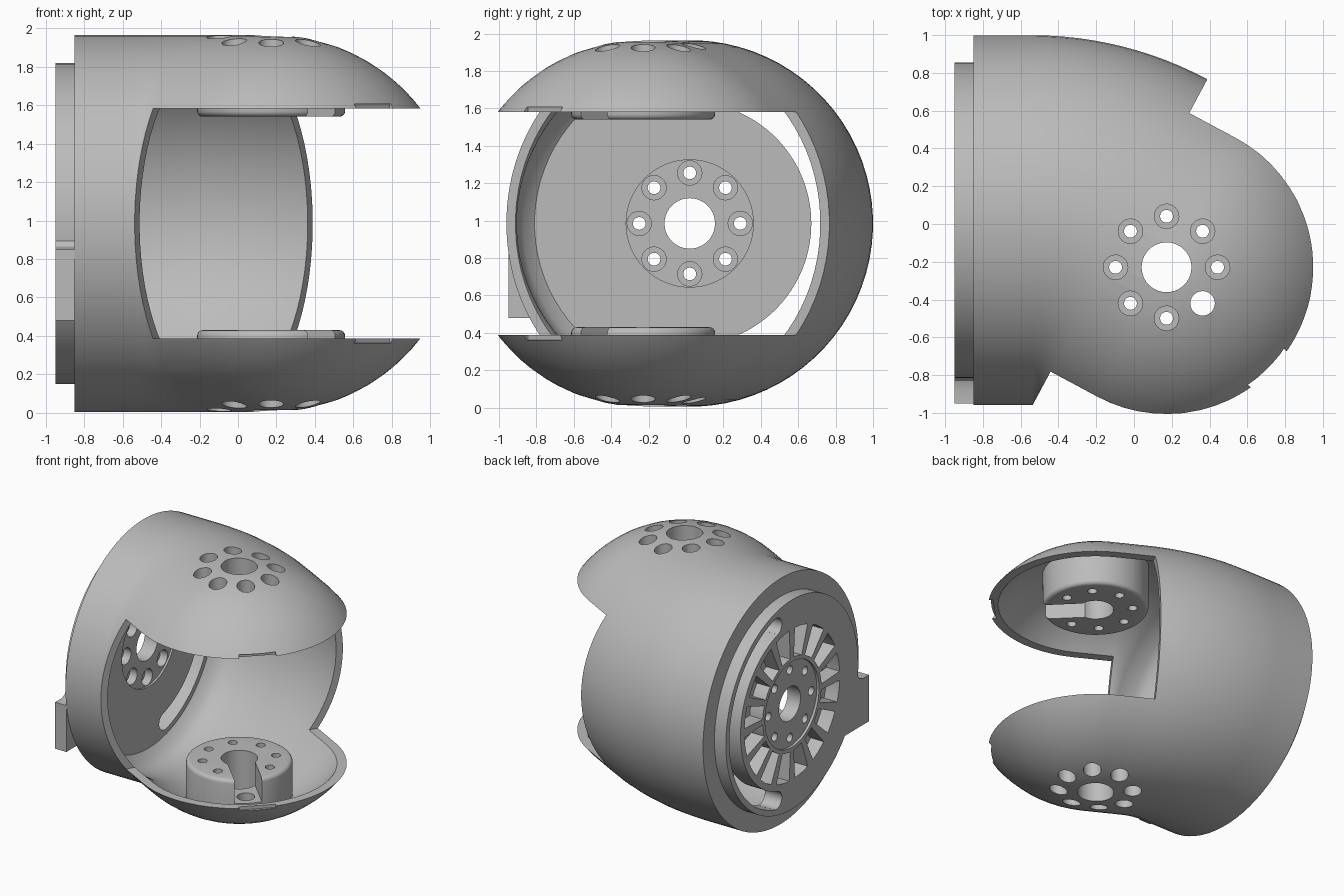
import bpy, bmesh
from math import sin, cos, pi, radians
from mathutils import Vector

if "Cube" in bpy.data.objects:
    bpy.data.objects.remove(bpy.data.objects["Cube"], do_unlink=True)

grey = bpy.data.materials.new("plain_grey")
grey.use_nodes = True
grey.diffuse_color = (0.5, 0.5, 0.5, 1)
grey.node_tree.nodes["Principled BSDF"].inputs["Base Color"].default_value = (0.5, 0.5, 0.5, 1)

MID = 0.985                      # height of the tube axis
BASE = (0.02, MID)               # tube axis in the y, z plane
BEND = radians(28.2)
PIVOT = Vector((-0.54, -0.965))
BEND_R = 0.985
U = Vector((cos(BEND), -sin(BEND)))
V = Vector((sin(BEND), cos(BEND)))
NECK = PIVOT + V * BEND_R        # end of the elbow
JOINT = NECK + U * 0.28          # pivot axis of the two ears
TURN = radians(-45)              # direction of the boss slots


def make(name, bm):
    bmesh.ops.recalc_face_normals(bm, faces=bm.faces)
    mesh = bpy.data.meshes.new(name)
    bm.to_mesh(mesh)
    bm.free()
    mesh.materials.append(grey)
    ob = bpy.data.objects.new(name, mesh)
    bpy.context.collection.objects.link(ob)
    return ob


def prism(name, outlines, lo, hi, axis="z"):
    """Extrude one or more separate outlines along an axis."""
    bm = bmesh.new()
    for pts in outlines:
        rows = [[bm.verts.new((h, a, b) if axis == "x" else (a, b, h)) for a, b in pts]
                for h in (lo, hi)]
        bm.faces.new(rows[0])
        bm.faces.new(rows[1])
        for i in range(len(pts)):
            j = (i + 1) % len(pts)
            bm.faces.new((rows[0][i], rows[0][j], rows[1][j], rows[1][i]))
    return make(name, bm)


def circle(c, r, n=32):
    return [(c[0] + r * cos(2 * pi * i / n), c[1] + r * sin(2 * pi * i / n)) for i in range(n)]


def hole_ring(c, r, ring=0.27, n=24):
    return [circle((c[0] + ring * cos(k * pi / 4), c[1] + ring * sin(k * pi / 4)), r, n)
            for k in range(8)]


def rect(c, angle, a0, a1, half):
    d = Vector((cos(angle), sin(angle)))
    s = Vector((-d.y, d.x))
    return [Vector(c) + d * a + s * b for a, b in ((a0, -half), (a1, -half), (a1, half), (a0, half))]


def sector(c, r0, r1, t0, t1, n=6):
    ts = [t0 + (t1 - t0) * i / n for i in range(n + 1)]
    arc = lambda r, angles: [(c[0] + r * cos(t), c[1] + r * sin(t)) for t in angles]
    return arc(r0, ts) + arc(r1, ts[::-1])


def envelope(name, r, start):
    """Elbow tube that ends in a half ball; start holds (x, radius) rings."""
    rings = [(Vector((x, BASE[0])), 0.0, q) for x, q in start]
    for i in range(13):
        a = BEND * i / 12
        rings.append((PIVOT + Vector((sin(a), cos(a))) * BEND_R, a, r))
    rings.append((JOINT, BEND, r))
    for i in range(1, 20):
        t = pi / 2 * i / 20
        rings.append((JOINT + U * r * sin(t), BEND, r * cos(t)))
    bm = bmesh.new()
    n = 80
    loops = []
    for c, a, q in rings:
        loop = []
        for k in range(n):
            t = 2 * pi * (k + 0.5) / n
            p = c + Vector((sin(a), cos(a))) * q * cos(t)
            loop.append(bm.verts.new((p.x, p.y, MID + q * sin(t))))
        loops.append(loop)
    for A, B in zip(loops, loops[1:]):
        for k in range(n):
            j = (k + 1) % n
            bm.faces.new((A[k], A[j], B[j], B[k]))
    bm.faces.new(loops[0])
    tip = JOINT + U * r
    pole = bm.verts.new((tip.x, tip.y, MID))
    for k in range(n):
        bm.faces.new((loops[-1][k], loops[-1][(k + 1) % n], pole))
    return make(name, bm)


def boolean(target, tool, op="DIFFERENCE"):
    mod = target.modifiers.new("cut", "BOOLEAN")
    mod.operation, mod.solver, mod.object = op, "EXACT", tool
    bpy.context.view_layer.objects.active = target
    bpy.ops.object.modifier_apply(modifier=mod.name)
    bpy.data.objects.remove(tool, do_unlink=True)


def finish(ob):
    bpy.ops.object.select_all(action="DESELECT")
    ob.select_set(True)
    bpy.context.view_layer.objects.active = ob
    bpy.ops.object.shade_smooth_by_angle(angle=radians(30))


# Hollow elbow shell, opened between the two ears
shell = envelope("elbow_shell", 0.98, [(-0.85, 0.98)])
boolean(shell, envelope("inside", 0.925, [(-0.9, 0.83), (-0.8, 0.83), (-0.75, 0.89), (-0.68, 0.925)]))
boolean(shell, prism("window", [rect(NECK, -BEND, 0, 2, 1.3)], MID - 0.597, MID + 0.597))

# Pivot bosses inside both ears, with slots, bolt holes and rim notches
for side in (-1, 1):
    z = lambda d: MID + side * d
    boss = prism("boss", [circle(JOINT, 0.385, 64)], z(0.555), z(1.0))
    bevel = boss.modifiers.new("round", "BEVEL")
    bevel.width, bevel.segments = 0.03, 4
    bpy.context.view_layer.objects.active = boss
    bpy.ops.object.modifier_apply(modifier=bevel.name)
    boolean(boss, envelope("trim", 0.95, [(-0.85, 0.95)]), "INTERSECT")
    boolean(shell, boss, "UNION")
    boolean(shell, prism("axle_hole", [circle(JOINT, 0.132, 40)], z(0.4), z(1.2)))
    boolean(shell, prism("boss_slot", [rect(JOINT, TURN, 0, 0.45, 0.1)], z(0.5), z(0.74)))
    boolean(shell, prism("bolt_holes", hole_ring(JOINT, 0.034), z(0.4), z(0.9)))
    boolean(shell, prism("bolt_heads", hole_ring(JOINT, 0.065), z(0.72), z(1.2)))
    boolean(shell, prism("rim_notch", [rect(JOINT, TURN, 0.735, 0.9, 0.135)], z(0.55), z(0.622)))
finish(shell)

# Spoked back plate with a long curved slot
plate = prism("back_plate", [circle(BASE, 0.835, 96)], -0.95, -0.80, "x")
pockets = [sector(BASE, 0.37, 0.6, k * pi / 8 + 0.06, (k + 1) * pi / 8 - 0.06) for k in range(16)]
boolean(plate, prism("pockets", pockets, -1, -0.835, "x"))
boolean(plate, prism("hub_step", [circle(BASE, 0.34, 64)], -1, -0.93, "x"))
boolean(plate, prism("hub_recess", [circle(BASE, 0.34, 64)], -0.815, -0.7, "x"))

reach = radians(74)
boolean(plate, prism("curved_slot", [sector(BASE, 0.65, 0.79, -reach, reach, 48)], -1, -0.7, "x"))
ends = [circle((BASE[0] + 0.72 * cos(t), BASE[1] + 0.72 * sin(t)), 0.0698, 24) for t in (-reach, reach)]
boolean(plate, prism("slot_ends", ends, -1.01, -0.69, "x"))

boolean(plate, prism("hub_hole", [circle(BASE, 0.135, 40)], -1, -0.7, "x"))
boolean(plate, prism("hub_bolts", hole_ring(BASE, 0.034), -1, -0.7, "x"))
boolean(plate, prism("hub_bolt_heads", hole_ring(BASE, 0.065), -0.88, -0.7, "x"))
finish(plate)

# Side connector block with a flared top corner
block = [(-0.95, 0.48), (-0.62, 0.48), (-0.72, 0.9), (-0.805, 0.9), (-0.83, 0.865), (-0.87, 0.85), (-0.95, 0.85)]
finish(prism("side_connector", [block], -0.949, -0.849, "x"))
